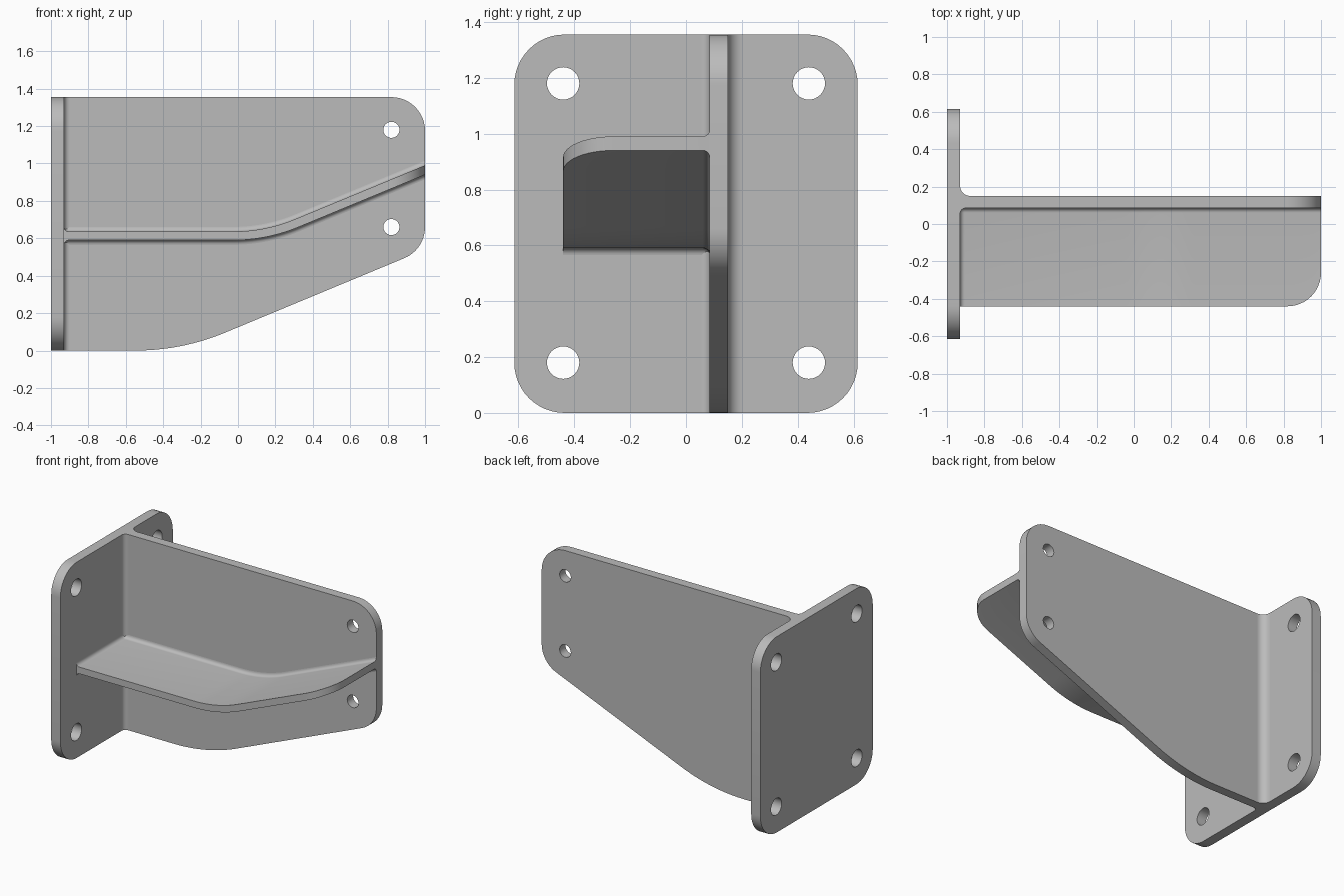
import bpy, bmesh, math
from mathutils import Matrix

if "Cube" in bpy.data.objects:
    bpy.data.objects.remove(bpy.data.objects["Cube"])

steel = bpy.data.materials.new("plain grey steel")
steel.diffuse_color = (0.5, 0.5, 0.5, 1)
steel.use_nodes = True
steel.node_tree.nodes["Principled BSDF"].inputs["Base Color"].default_value = steel.diffuse_color

SLOPE = math.radians(22.5)
PLATE_X, TOP = -0.93, 1.355        # inner face of wall plate, overall height
WEB_F, WEB_B = 0.085, 0.15         # web front and back faces
CORNER = 0.18


def arc(cx, cz, r, a0, a1, n=12):
    return [(cx + r * math.cos(math.radians(a0 + (a1 - a0) * i / n)),
             cz + r * math.sin(math.radians(a0 + (a1 - a0) * i / n))) for i in range(n + 1)]


def circle(cx, cz, r):
    return arc(cx, cz, r, 0, 360, 32)[:-1]


def finish(name, mesh):
    ob = bpy.data.objects.new(name, mesh)
    bpy.context.collection.objects.link(ob)
    mesh.materials.clear()
    mesh.materials.append(steel)
    bpy.ops.object.select_all(action='DESELECT')
    ob.select_set(True)
    bpy.context.view_layer.objects.active = ob
    bpy.ops.object.shade_smooth_by_angle(angle=math.radians(30))
    return ob


def slab(name, loops, lo, hi, place):
    """Extrude a flat outline with holes from lo to hi; place maps (u, v, depth) to xyz."""
    cu = bpy.data.curves.new(name, 'CURVE')
    cu.dimensions, cu.fill_mode, cu.extrude = '2D', 'BOTH', (hi - lo) / 2
    for pts in loops:
        sp = cu.splines.new('POLY')
        sp.points.add(len(pts) - 1)
        for p, (u, v) in zip(sp.points, pts):
            p.co = (u, v, 0, 1)
        sp.use_cyclic_u = True
    tmp = bpy.data.objects.new(name + " outline", cu)
    bpy.context.collection.objects.link(tmp)
    dg = bpy.context.evaluated_depsgraph_get()
    mesh = bpy.data.meshes.new_from_object(tmp.evaluated_get(dg))
    bpy.data.objects.remove(tmp)
    bm = bmesh.new()
    bm.from_mesh(mesh)
    for v in bm.verts:
        v.co = place(v.co.x, v.co.y, v.co.z + (lo + hi) / 2)
    bmesh.ops.remove_doubles(bm, verts=bm.verts, dist=1e-5)
    bmesh.ops.recalc_face_normals(bm, faces=bm.faces)
    bm.to_mesh(mesh)
    bm.free()
    return finish(name, mesh)


def bend(x, knee_x, knee_z, r):
    """Height of a line that is level, then curves up to the slope angle."""
    dx = x - (knee_x - r * math.tan(SLOPE / 2))
    if dx <= 0:
        return knee_z
    if dx < r * math.sin(SLOPE):
        return knee_z + r - math.sqrt(r * r - dx * dx)
    return knee_z + (x - knee_x) * math.tan(SLOPE)


# Wall plate with four bolt holes
r = CORNER
h, w = TOP, 0.615
outline = (arc(w - r, r, r, -90, 0) + arc(w - r, h - r, r, 0, 90)
           + arc(r - w, h - r, r, 90, 180) + arc(r - w, r, r, 180, 270))
bolts = [circle(y, z, 0.058) for y in (-0.44, 0.44) for z in (0.18, 1.18)]
slab("wall_plate", [outline] + bolts, -1, PLATE_X, lambda u, v, d: (d, u, v))

# Upright web with curved lower edge and two pin holes
xs = [PLATE_X] + [-0.55 + 0.48 * i / 20 for i in range(21)]
web = [(x, bend(x, -0.30, 0, 1.25)) for x in xs]
web += arc(0.82, 0.66, r, -67.5, 0) + arc(0.82, TOP - r, r, 0, 90) + [(PLATE_X, TOP)]
pins = [circle(0.82, z, 0.043) for z in (0.66, 1.18)]
slab("upright_web", [web] + pins, WEB_F, WEB_B, lambda u, v, d: (u, d, v))

# Rounded fillets where the web meets the wall plate
for name, y, s, f in (("front_fillet", WEB_F, -1, 0.03), ("back_fillet", WEB_B, 1, 0.055)):
    pts = [(PLATE_X, y)] + [(px, y + s * q) for px, q in arc(PLATE_X + f, f, f, 180, 270, 8)]
    slab(name, [pts], 0, TOP, lambda u, v, d: (u, v, d))

# Bent shelf: cross-sections along x, flared into the plate and the web
F = 0.025
stations = [PLATE_X + F * (1 - math.cos(math.pi / 2 * i / 6)) for i in range(7)]
stations += [-0.05 + 0.42 * i / 20 for i in range(21)] + [0.6]
stations += [0.82 + r * math.sin(math.pi / 2 * i / 12) for i in range(13)]
bm = bmesh.new()
rings = []
for x in stations:
    e = max(0, PLATE_X + F - x)
    flare = F - math.sqrt(max(0, F * F - e * e))
    top = bend(x, 0.145, 0.636, 0.874) + flare
    bot = bend(x, 0.155, 0.59, 0.92) - flare
    c = min(r, max(0, x - 0.82))
    front = -0.44 + r - math.sqrt(max(0, r * r - c * c))
    up = arc(WEB_F - F, top + F, F, -90, 0, 6)
    down = arc(WEB_F - F, bot - F, F, 0, 90, 6)
    sec = [(front, bot), (front, top)] + up + down
    rings.append([bm.verts.new((x, y, z)) for y, z in sec])
n = len(rings[0])
for a, b in zip(rings, rings[1:]):
    for i in range(n):
        bm.faces.new((a[i], a[(i + 1) % n], b[(i + 1) % n], b[i]))
bm.faces.new(rings[0])
bm.faces.new(rings[-1])
bmesh.ops.recalc_face_normals(bm, faces=bm.faces)
shelf = bpy.data.meshes.new("bent_shelf")
bm.to_mesh(shelf)
bm.free()
finish("bent_shelf", shelf)
